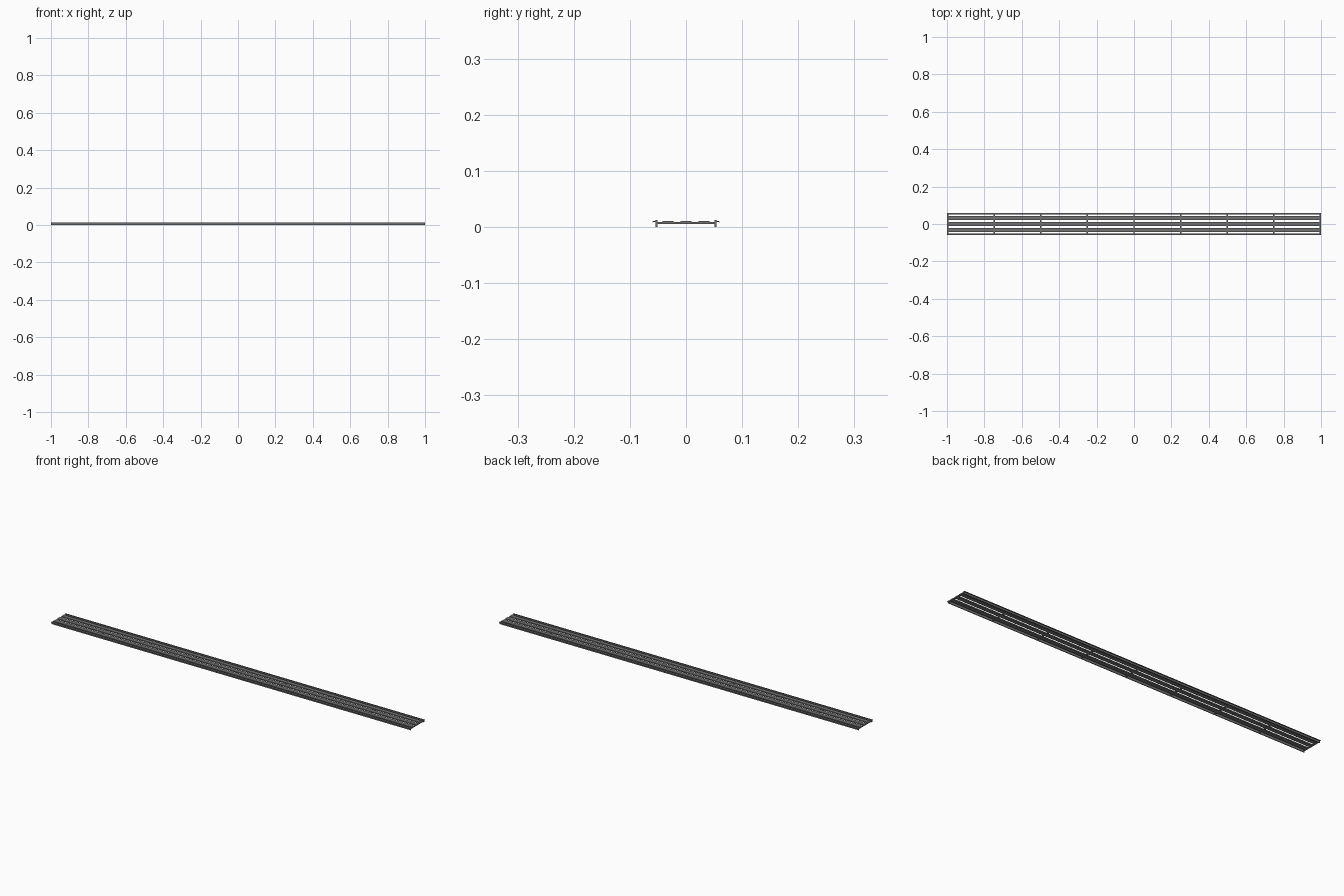
import bpy, bmesh

if "Cube" in bpy.data.objects:
    bpy.data.objects.remove(bpy.data.objects["Cube"])

steel = bpy.data.materials.new("dark grey steel")
steel.diffuse_color = (0.17, 0.17, 0.17, 1)
steel.use_nodes = True
steel.node_tree.nodes["Principled BSDF"].inputs["Base Color"].default_value = steel.diffuse_color


def extrude(name, profile, x0, x1):
    """Extrude a closed (y, z) profile along x."""
    bm = bmesh.new()
    face = bm.faces.new([bm.verts.new((x0, y, z)) for y, z in profile])
    ret = bmesh.ops.extrude_face_region(bm, geom=[face])
    bmesh.ops.translate(bm, vec=(x1 - x0, 0, 0),
                        verts=[g for g in ret["geom"] if isinstance(g, bmesh.types.BMVert)])
    bmesh.ops.recalc_face_normals(bm, faces=bm.faces)
    mesh = bpy.data.meshes.new(name)
    bm.to_mesh(mesh)
    bm.free()
    mesh.materials.append(steel)
    ob = bpy.data.objects.new(name, mesh)
    bpy.context.collection.objects.link(ob)
    return ob


def rect(y0, y1, z0, z1):
    return [(y0, z0), (y1, z0), (y1, z1), (y0, z1)]


# Side rails: upright web with a thin lip sloping outwards
rail = [(0.0505, 0), (0.0540, 0), (0.0540, 0.0090), (0.0600, 0.0085),
        (0.0600, 0.0100), (0.0540, 0.0115), (0.0540, 0.0125), (0.0505, 0.0125)]
for side, s in (("back", 1), ("front", -1)):
    extrude(side + "_rail", [(s * y, z) for y, z in rail], -1, 1)

# Three long, deep slats
for i, c in enumerate((-0.032, 0, 0.032)):
    extrude(f"slat_{i + 1}", rect(c - 0.010, c + 0.010, 0.0052, 0.0108), -1, 1)

# Cross bars between the rails, flush with the slats underneath
for i in range(9):
    x = -0.996 + i * 0.249
    extrude(f"cross_bar_{i + 1}", rect(-0.0505, 0.0505, 0.0052, 0.0090), x - 0.004, x + 0.004)
